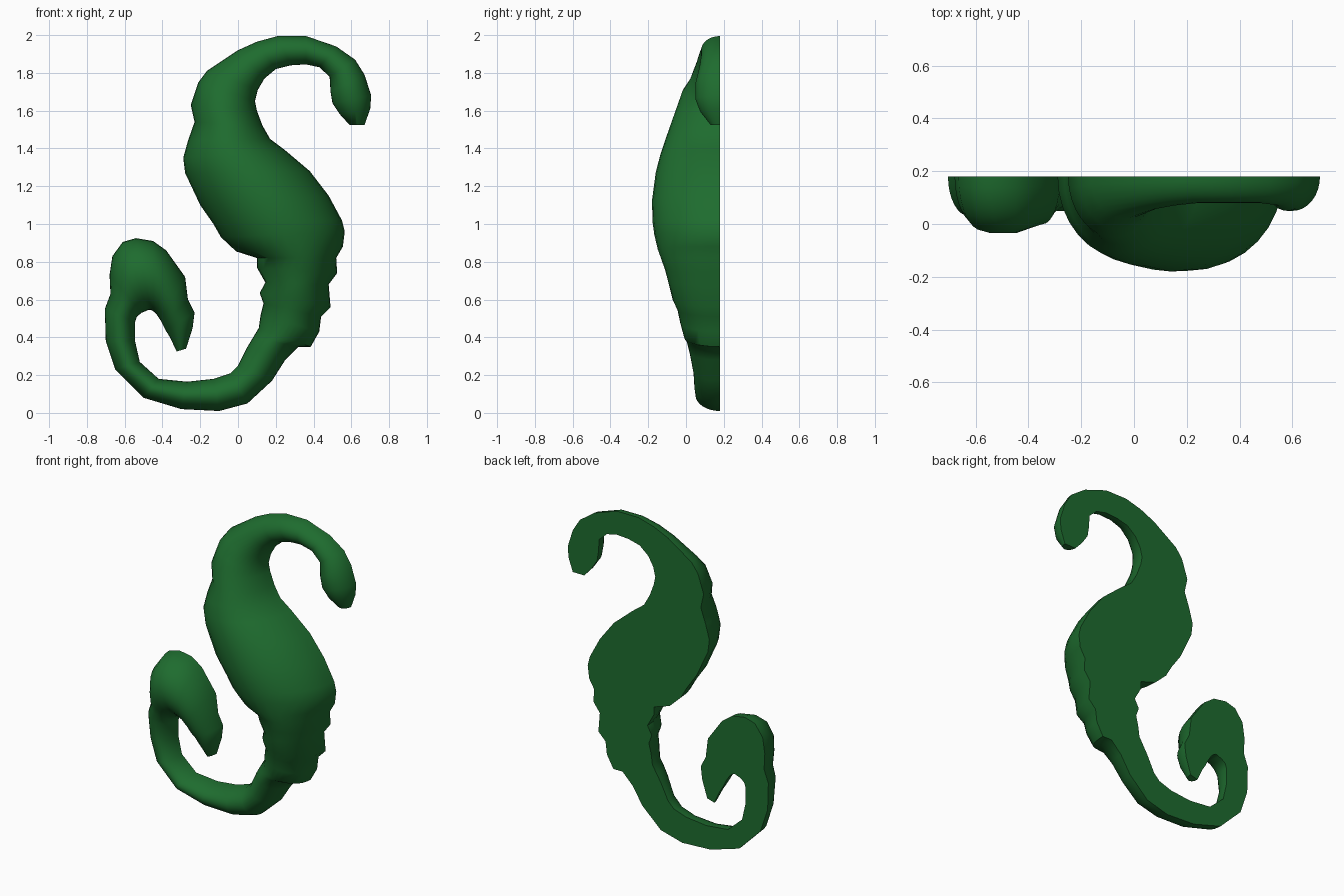
import bpy, bmesh, math
from mathutils import Vector

BACK = 0.18      # plane of the flat back
STEPS = 16       # facets across the rounded front

# Each rib: inner edge x, z, outer edge x, z, and y of the rounded front
head_and_neck = [
    (.59, 1.525, .67, 1.525, .13), (.54, 1.58, .70, 1.61, .075),
    (.50, 1.64, .705, 1.68, .05), (.49, 1.70, .67, 1.79, .05),
    (.485, 1.78, .62, 1.87, .07), (.43, 1.83, .52, 1.94, .08),
    (.36, 1.845, .36, 1.995, .08), (.28, 1.84, .21, 1.995, .08),
    (.20, 1.82, .10, 1.965, .07), (.14, 1.77, 0, 1.92, .055),
    (.105, 1.71, -.165, 1.81, .02),
]
torso = [
    (.09, 1.65, -.21, 1.75, -.02), (.10, 1.60, -.25, 1.63, -.05),
    (.13, 1.52, -.23, 1.54, -.08), (.17, 1.45, -.265, 1.44, -.11),
    (.25, 1.39, -.29, 1.35, -.135), (.38, 1.28, -.28, 1.27, -.16),
    (.48, 1.15, -.20, 1.10, -.18), (.55, 1.02, -.13, 1.00, -.177),
    (.565, .96, -.09, .93, -.168), (.555, .88, -.01, .855, -.15),
    (.52, .82, .10, .82, -.133), (.525, .74, .10, .77, -.11),
    (.48, .68, .145, .69, -.092), (.49, .56, .115, .635, -.07),
    (.44, .51, .135, .58, -.045), (.43, .43, .12, .52, -.03),
    (.385, .35, .11, .45, -.01), (.32, .35, .08, .40, .005),
]
curled_tail = [
    (.25, .28, .05, .35, .02), (.18, .17, 0, .25, .04),
    (.05, .05, -.04, .21, .045), (-.10, .01, -.13, .18, .05),
    (-.30, .02, -.27, .165, .05), (-.50, .08, -.42, .18, .05),
    (-.65, .23, -.52, .27, .05), (-.70, .38, -.545, .38, .05),
    (-.705, .55, -.545, .48, .03), (-.675, .63, -.535, .51, .02),
    (-.68, .73, -.51, .53, 0), (-.665, .83, -.485, .54, -.025),
    (-.61, .905, -.475, .545, -.035), (-.54, .925, -.46, .545, -.035),
    (-.45, .91, -.445, .535, -.035), (-.38, .86, -.43, .52, -.02),
    (-.28, .72, -.41, .49, 0), (-.265, .60, -.395, .46, .03),
    (-.23, .53, -.385, .44, .05), (-.24, .45, -.36, .40, .075),
    (-.275, .34, -.325, .325, .13),
]


def add_rib(bm, rib):
    """Half-ellipse arch standing on the flat back."""
    x1, z1, x2, z2, front = rib
    a, b = Vector((x1, BACK, z1)), Vector((x2, BACK, z2))
    mid, half = (a + b) / 2, (a - b) / 2
    arch = []
    for i in range(STEPS + 1):
        t = math.pi * i / STEPS
        p = mid + half * math.cos(t)
        p.y = BACK - (BACK - front) * math.sin(t)
        arch.append(bm.verts.new(p))
    return arch


# Seahorse-shaped relief: skin the ribs from snout to tail tip
bm = bmesh.new()
ribs = []
for part in (head_and_neck, torso):
    ribs += [add_rib(bm, r) for r in part]
# The tail continues the torso's edges
ribs += [add_rib(bm, r) for r in curled_tail]
for r, s in zip(ribs, ribs[1:]):
    for i in range(STEPS):
        bm.faces.new((r[i], r[i + 1], s[i + 1], s[i]))
    bm.faces.new((r[-1], r[0], s[0], s[-1]))
bm.faces.new(ribs[0])
bm.faces.new(ribs[-1])
bmesh.ops.recalc_face_normals(bm, faces=bm.faces)

mesh = bpy.data.meshes.new("seahorse_relief")
bm.to_mesh(mesh)
bm.free()
relief = bpy.data.objects.new("seahorse_relief", mesh)
bpy.context.collection.objects.link(relief)

# Green finish
green = bpy.data.materials.new("green")
green.diffuse_color = (.013, .15, .028, 1)
mesh.materials.append(green)

# Smooth front, crisp rim around the back
bpy.context.view_layer.objects.active = relief
relief.select_set(True)
bpy.ops.object.shade_smooth_by_angle(angle=math.radians(50))
